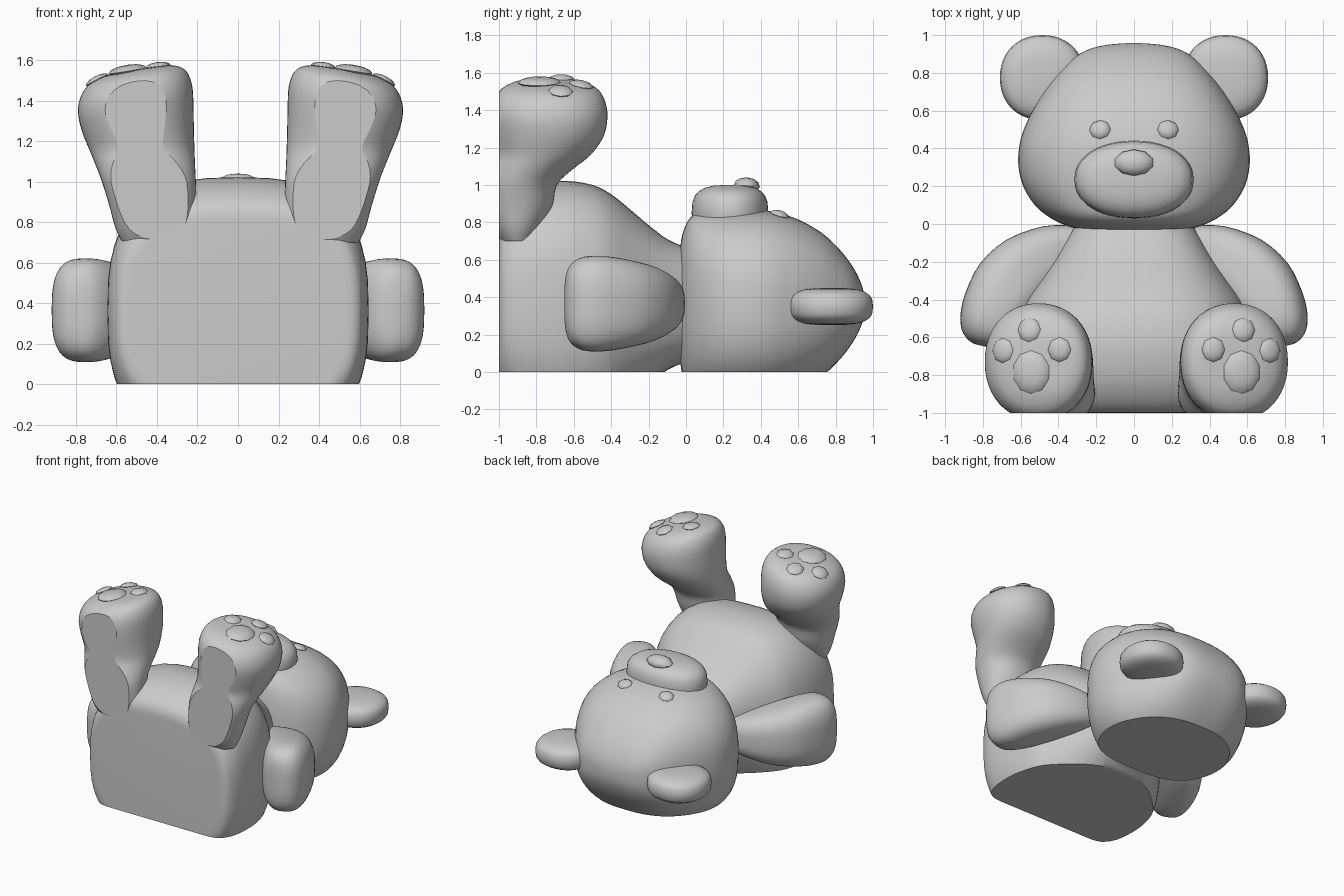
import bpy, bmesh, math
from mathutils import Vector
from mathutils.bvhtree import BVHTree

cube = bpy.data.objects.get("Cube")
if cube:
    bpy.data.objects.remove(cube, do_unlink=True)

grey = bpy.data.materials.new("plush grey")
grey.use_nodes = True
COLOR = (0.6, 0.6, 0.6, 1)
grey.diffuse_color = COLOR
grey.node_tree.nodes["Principled BSDF"].inputs["Base Color"].default_value = COLOR

MID = 0.36          # height of the lying bear's centre line
X, Y, Z = Vector((1, 0, 0)), Vector((0, 1, 0)), Vector((0, 0, 1))


def finish(name, bm, mirror=False, angle=35):
    bmesh.ops.recalc_face_normals(bm, faces=bm.faces)
    tree = BVHTree.FromBMesh(bm)
    mesh = bpy.data.meshes.new(name)
    bm.to_mesh(mesh)
    bm.free()
    mesh.materials.append(grey)
    ob = bpy.data.objects.new(name, mesh)
    bpy.context.collection.objects.link(ob)
    bpy.ops.object.select_all(action='DESELECT')
    ob.select_set(True)
    bpy.context.view_layer.objects.active = ob
    bpy.ops.object.shade_smooth_by_angle(angle=math.radians(angle))
    if mirror:
        mod = ob.modifiers.new("mirror", 'MIRROR')
        mod.use_mirror_merge = False
    return tree


def spline(a, b, c, d, t):
    return b + 0.5 * t * ((c - a) + t * (2 * a - 5 * b + 4 * c - d
                                         + t * (3 * (b - c) + d - a)))


def loft(name, rings, power=2.5, clip=None, mirror=False, angle=35, segs=48, steps=3):
    """Skin superellipse rings (centre, u, v); clip is the normal and point of a flat cut."""
    fine = []
    for i in range(len(rings) - 1):
        four = [rings[min(max(i + k, 0), len(rings) - 1)] for k in (-1, 0, 1, 2)]
        for s in range(steps):
            fine.append([spline(*(r[j] for r in four), s / steps) for j in range(3)])
    fine.append(rings[-1])
    bm = bmesh.new()
    loops = []
    for c, u, v in fine:
        loop = []
        for k in range(segs):
            a = 2 * math.pi * k / segs
            p, q = (math.copysign(abs(f(a)) ** (2 / power), f(a)) for f in (math.cos, math.sin))
            loop.append(bm.verts.new(c + u * p + v * q))
        loops.append(loop)
    for a, b in zip(loops, loops[1:]):
        for k in range(segs):
            n = (k + 1) % segs
            bm.faces.new((a[k], a[n], b[n], b[k]))
    bm.faces.new(loops[0])
    bm.faces.new(loops[-1])
    if clip:
        normal, point = clip
        bmesh.ops.bisect_plane(bm, geom=bm.verts[:] + bm.edges[:] + bm.faces[:],
                               plane_co=point, plane_no=normal, clear_inner=True)
        bmesh.ops.holes_fill(bm, edges=[e for e in bm.edges if e.is_boundary])
    return finish(name, bm, mirror, angle)


def pillow(name, centre, radii, power, mirror=False):
    """Rounded disc lying flat, with steep sides."""
    cx, cy, cz = centre
    rings = []
    for i in range(13):
        a = math.pi * (i / 12 - 0.5) * 0.97
        s, h = (math.copysign(abs(f(a)) ** (2 / power), f(a)) for f in (math.cos, math.sin))
        rings.append((Vector((cx, cy, cz + radii[2] * h)), X * radii[0] * s, Y * radii[1] * s))
    return loft(name, rings, 2.15, mirror=mirror, steps=1)


def button(name, tree, x, y, radii, segs=9, mirror=False):
    """Low-poly dome seated on the surface below (x, y)."""
    spot, normal, _, _ = tree.ray_cast(Vector((x, y, 3)), -Z)
    bm = bmesh.new()
    bmesh.ops.create_uvsphere(bm, u_segments=segs, v_segments=6, radius=1)
    bmesh.ops.scale(bm, vec=radii, verts=bm.verts)
    bmesh.ops.rotate(bm, matrix=Z.rotation_difference(normal).to_matrix(), verts=bm.verts)
    bmesh.ops.translate(bm, vec=spot, verts=bm.verts)
    finish(name, bm, mirror, 50)


FLOOR = (Z, Vector((0, 0, 0)))


def along_y(sections):
    return [(Vector((0, y, MID)), X * rx, Z * rz) for y, rx, rz in sections]


# Body, flat under the seat and along the back
loft("body", along_y([
    (-1, .53, .45), (-.995, .57, .495), (-.97, .605, .545), (-.9, .634, .60), (-.8, .645, .642),
    (-.65, .64, .662), (-.5, .61, .64), (-.4, .57, .59), (-.3, .50, .51), (-.2, .43, .425),
    (-.1, .37, .35), (0, .31, .305), (.05, .28, .28)]), 2.8, FLOOR)

# Head, flat at the back
head = loft("head", along_y([
    (-.035, .2, .25), (-.025, .3, .35), (0, .38, .43), (.04, .455, .48), (.1, .525, .497),
    (.2, .587, .507), (.32, .613, .51), (.45, .60, .50), (.57, .553, .467), (.66, .503, .425),
    (.75, .44, .365), (.83, .37, .285), (.89, .305, .205), (.93, .225, .13), (.95, .13, .07),
    (.957, .04, .02)]), 2.6, FLOOR)

# Face
muzzle = pillow("muzzle", (0, .235, .85), (.315, .205, .15), 3)
button("nose", muzzle, 0, .325, (.105, .07, .045), 10)
button("eye", head, .18, .5, (.057, .052, .025), 8, True)

# Ears
pillow("ear", (.485, .775, .35), (.225, .225, .1), 3, True)

# Arms, swept outwards and down
arm = [(.28, -.12, .115, .11), (.42, -.155, .155, .155), (.56, -.235, .19, .205),
       (.66, -.335, .20, .235), (.735, -.45, .18, .255), (.78, -.54, .153, .25),
       (.805, -.60, .115, .215), (.815, -.63, .07, .16), (.818, -.642, .03, .08)]
rings = []
for i, (x, y, w, h) in enumerate(arm):
    a, b = arm[max(i - 1, 0)], arm[min(i + 1, len(arm) - 1)]
    side = Vector((a[1] - b[1], b[0] - a[0], 0)).normalized()
    rings.append((Vector((x, y, MID + .005)), side * w, Z * h))
loft("arm", rings, 2.8, mirror=True)

# Legs, flat on the seat side, with soles tilted slightly outwards
leg = [(.70, .40, -.90, .17, .09), (.77, .405, -.90, .20, .13), (.88, .42, -.89, .215, .175),
       (1.0, .44, -.88, .232, .19), (1.08, .457, -.83, .245, .22), (1.16, .475, -.765, .26, .255),
       (1.26, .495, -.735, .277, .295), (1.36, .505, -.73, .285, .31), (1.44, .502, -.73, .277, .30),
       (1.50, .495, -.73, .25, .268), (1.535, .482, -.73, .205, .215), (1.555, .47, -.73, .14, .145),
       (1.56, .46, -.73, .06, .06)]
toes = [(.395, -.665), (.555, -.56), (.695, -.67)]
for side, sign, shift in (("left", 1, .025), ("right", -1, 0)):
    rings = []
    for z, x, y, rx, ry in leg:
        tilt = max(0, z - 1.2) * .4
        rings.append((Vector((sign * (x + shift), y, z)),
                      Vector((sign * rx, 0, -tilt * rx)), Y * ry))
    foot = loft(side + "_leg", rings, 2.15, (Y, Vector((0, -1, 0))), angle=22)

    # Paw pads
    button(side + "_sole_pad", foot, sign * (.545 + shift), -.785, (.1, .115, .03), 10)
    for i, (x, y) in enumerate(toes):
        button(f"{side}_toe_pad_{i + 1}", foot, sign * (x + shift), y, (.062, .066, .022), 8)
